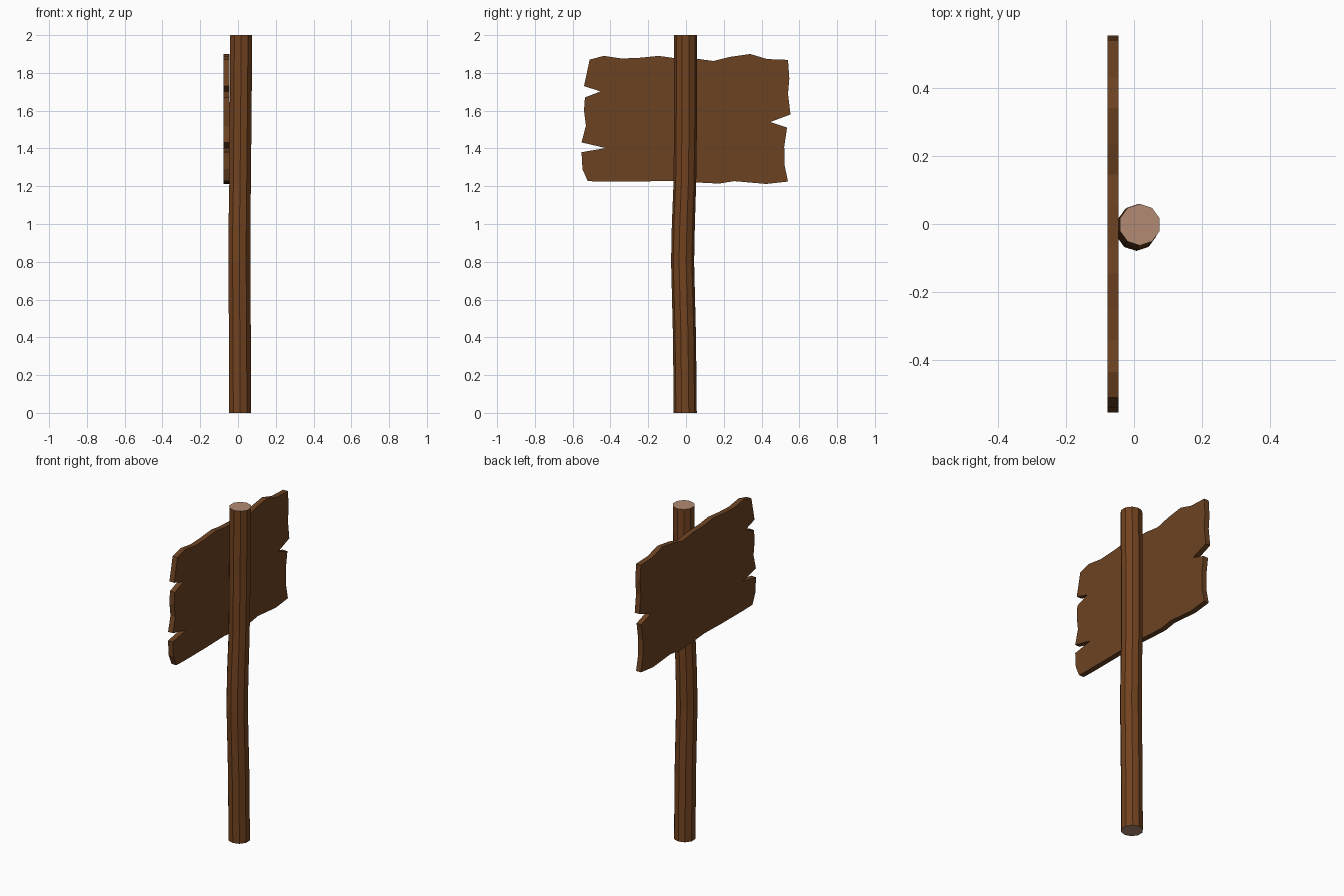
import bpy, bmesh
from math import cos, sin, pi

if "Cube" in bpy.data.objects:
    bpy.data.objects.remove(bpy.data.objects["Cube"])


def material(name, rgb):
    m = bpy.data.materials.new(name)
    m.diffuse_color = (*rgb, 1)
    m.use_nodes = True
    m.node_tree.nodes["Principled BSDF"].inputs["Base Color"].default_value = m.diffuse_color
    return m


def finish(name, bm, mats):
    bmesh.ops.recalc_face_normals(bm, faces=bm.faces)
    me = bpy.data.meshes.new(name)
    bm.to_mesh(me)
    bm.free()
    for m in mats:
        me.materials.append(m)
    ob = bpy.data.objects.new(name, me)
    bpy.context.collection.objects.link(ob)
    return ob


bark = material("bark", (0.17, 0.056, 0.014))
plank = material("plank", (0.15, 0.055, 0.016))
cut_wood = material("cut_wood", (0.45, 0.26, 0.17))

# Slightly crooked post: rings of (z, centre x, centre y, radius)
SIDES = 10
rings = [(0, 0.011, -0.004, 0.061), (0.4, 0.010, -0.008, 0.061),
         (0.8, 0.007, -0.018, 0.061), (1.0, 0.008, -0.014, 0.061),
         (1.22, 0.011, -0.006, 0.060), (1.6, 0.014, -0.002, 0.061),
         (2.0, 0.017, -0.002, 0.061)]
bm = bmesh.new()
loops = []
for z, cx, cy, r in rings:
    loops.append([bm.verts.new((cx + r * cos(2 * pi * (i + 0.5) / SIDES),
                                cy + r * sin(2 * pi * (i + 0.5) / SIDES), z))
                  for i in range(SIDES)])
for a, b in zip(loops, loops[1:]):
    for i in range(SIDES):
        j = (i + 1) % SIDES
        bm.faces.new((a[i], a[j], b[j], b[i]))
for cap in (loops[0], loops[-1]):
    bm.faces.new(cap).material_index = 1
finish("post", bm, [bark, cut_wood])

# Weathered board: ragged outline (y, z), extruded along x
outline = [(-.51, 1.87), (-.435, 1.89), (-.34, 1.876), (-.245, 1.88), (-.145, 1.89),
           (-.065, 1.879), (.055, 1.875), (.145, 1.863), (.235, 1.885), (.34, 1.9),
           (.43, 1.873), (.54, 1.869), (.547, 1.77), (.54, 1.69), (.553, 1.58),
           (.447, 1.54), (.535, 1.51), (.52, 1.41), (.522, 1.31), (.54, 1.225),
           (.425, 1.212), (.255, 1.227), (.175, 1.214), (.055, 1.22), (-.065, 1.229),
           (-.245, 1.225), (-.455, 1.225), (-.52, 1.227), (-.548, 1.29), (-.553, 1.38),
           (-.425, 1.402), (-.553, 1.432), (-.53, 1.52), (-.54, 1.6), (-.535, 1.67),
           (-.452, 1.702), (-.54, 1.73)]
bm = bmesh.new()
face = bm.faces.new([bm.verts.new((-0.078, y, z)) for y, z in outline])
ext = bmesh.ops.extrude_face_region(bm, geom=[face], use_keep_orig=True)
moved = [v for v in ext["geom"] if isinstance(v, bmesh.types.BMVert)]
bmesh.ops.translate(bm, verts=moved, vec=(0.032, 0, 0))
bmesh.ops.triangulate(bm, faces=[f for f in bm.faces if len(f.verts) > 4])
finish("sign_board", bm, [plank])
